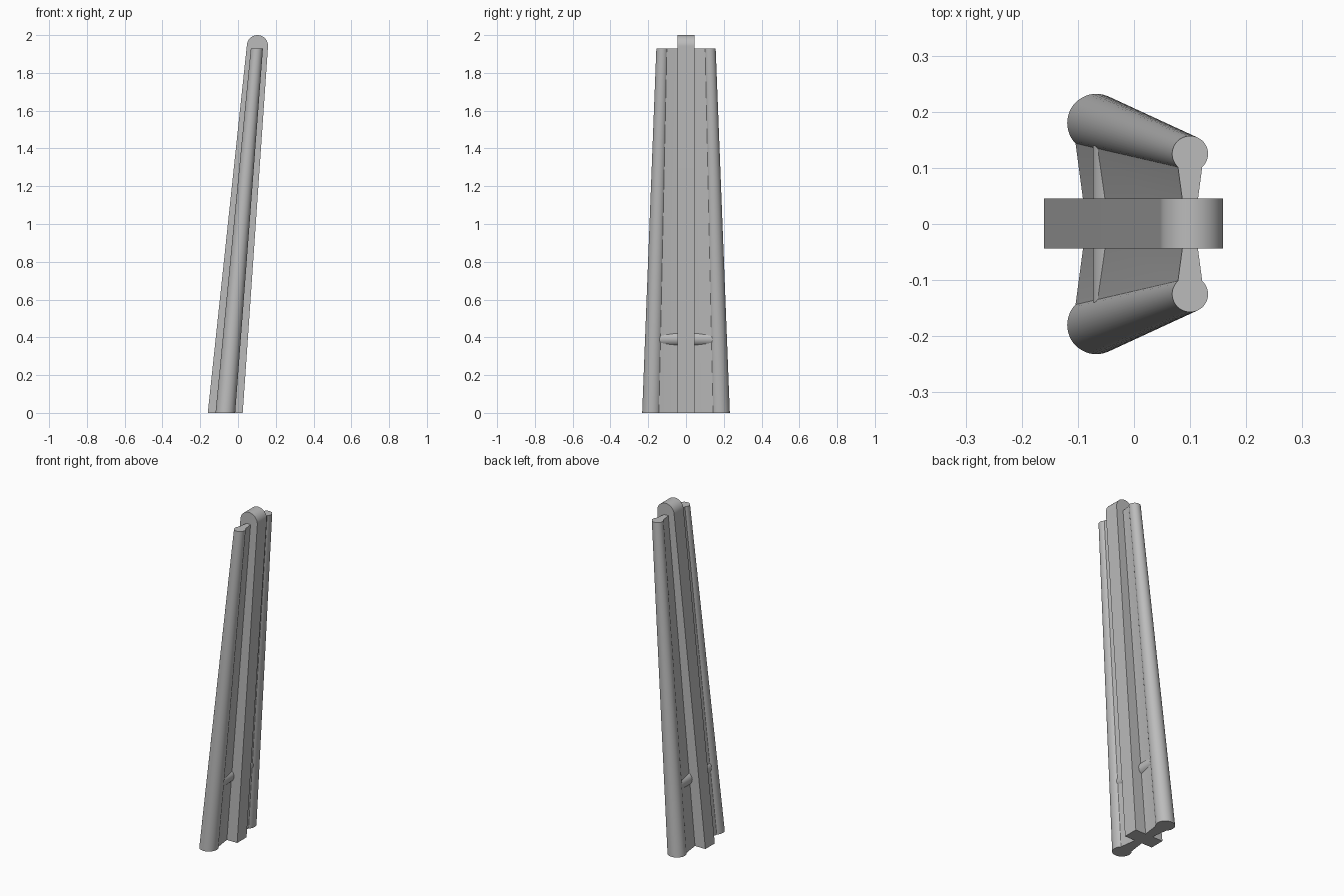
import bpy, bmesh, math
from mathutils import Vector

cube = bpy.data.objects.get("Cube")
if cube:
    bpy.data.objects.remove(cube, do_unlink=True)

grey = bpy.data.materials.new("plain grey")
grey.use_nodes = True
GREY = (0.5, 0.5, 0.5, 1)
grey.diffuse_color = GREY
grey.node_tree.nodes["Principled BSDF"].inputs["Base Color"].default_value = GREY

HEIGHT = 1.93  # top of the rods and web


def loft(name, start, end):
    """Solid between two matching outlines, with smooth curved sides."""
    bm = bmesh.new()
    a = [bm.verts.new(p) for p in start]
    b = [bm.verts.new(p) for p in end]
    bm.faces.new(a)
    bm.faces.new(b)
    for i in range(len(a)):
        j = (i + 1) % len(a)
        bm.faces.new((a[i], a[j], b[j], b[i]))
    bmesh.ops.recalc_face_normals(bm, faces=bm.faces)
    mesh = bpy.data.meshes.new(name)
    bm.to_mesh(mesh)
    bm.free()
    mesh.materials.append(grey)
    obj = bpy.data.objects.new(name, mesh)
    bpy.context.collection.objects.link(obj)
    bpy.ops.object.select_all(action="DESELECT")
    obj.select_set(True)
    bpy.context.view_layer.objects.active = obj
    bpy.ops.object.shade_smooth_by_angle(angle=math.radians(30))
    return obj


def circle(center, radius, u, v, sides=48):
    angles = [math.tau * i / sides for i in range(sides)]
    return [Vector(center) + radius * (math.cos(t) * Vector(u) + math.sin(t) * Vector(v))
            for t in angles]


X, Y, Z = (1, 0, 0), (0, 1, 0), (0, 0, 1)

# Leaning central bar with a rounded top
profile = [(-0.16, 0), (0.025, 0)]
for i in range(25):
    t = math.radians(-4 + 180 * i / 24)
    profile.append((0.103 + 0.056 * math.cos(t), 1.944 + 0.056 * math.sin(t)))
loft("central_bar", [(x, -0.044, z) for x, z in profile],
     [(x, 0.045, z) for x, z in profile])

# Tapered side rods, cut level at both ends
for name, side in (("front_rod", -1), ("back_rod", 1)):
    loft(name, circle((-0.067, 0.18 * side, 0), 0.052, X, Y),
         circle((0.1, 0.125 * side, HEIGHT), 0.032, X, Y))


# Web between the rods, thinner towards the middle
def web_section(x, z, reach, edge, middle):
    return [(x - edge, -reach, z), (x + edge, -reach, z), (x + middle, 0, z),
            (x + edge, reach, z), (x - edge, reach, z), (x - middle, 0, z)]


loft("web", web_section(-0.067, 0, 0.15, 0.038, 0.018),
     web_section(0.1, HEIGHT, 0.108, 0.0225, 0.008))

# Round cross pin through the web
loft("cross_pin", circle((-0.034, -0.14, 0.392), 0.039, X, Z),
     circle((-0.034, 0.14, 0.392), 0.039, X, Z))
